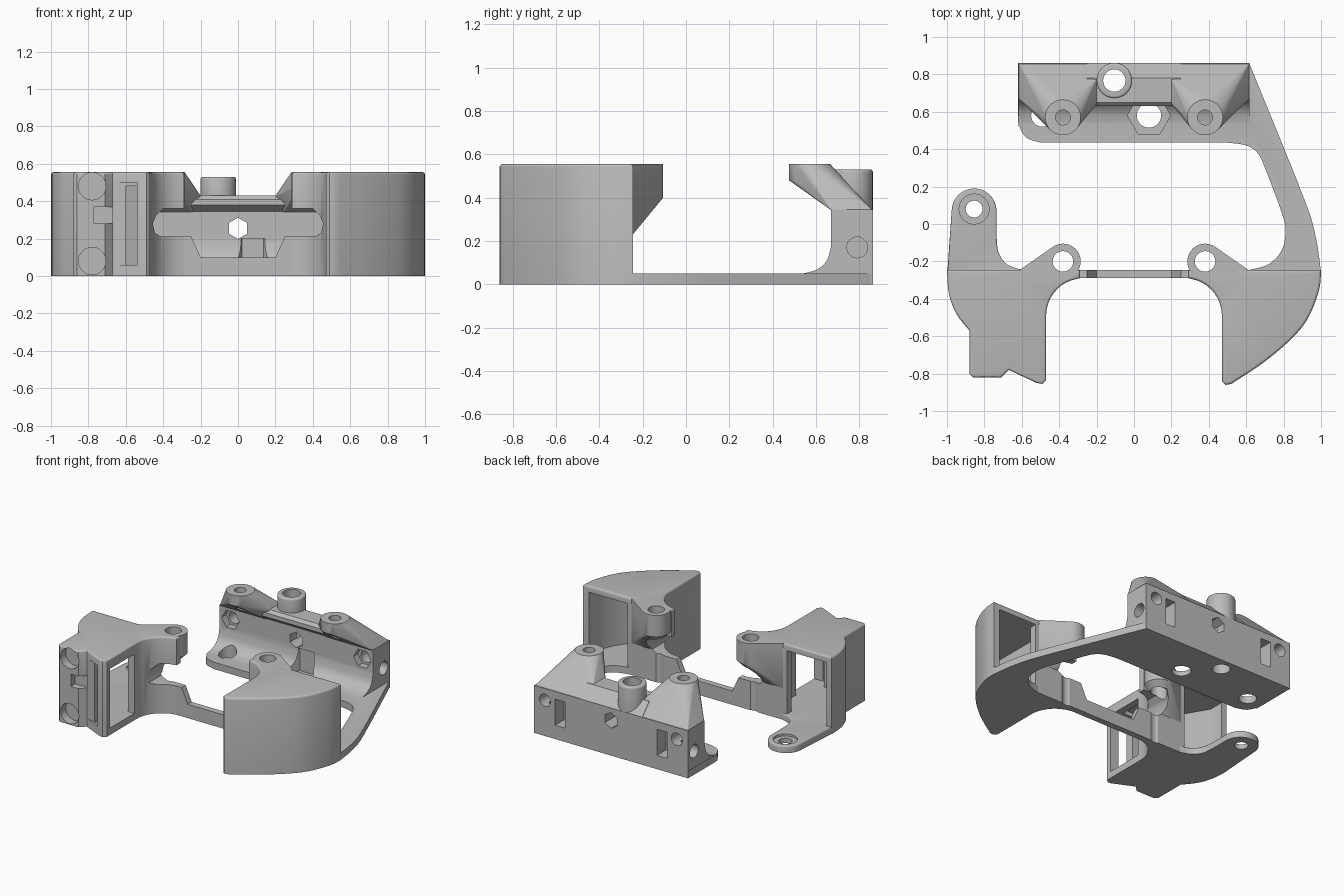
import bpy, bmesh
from math import sin, cos, pi, radians
from mathutils import Vector

if "Cube" in bpy.data.objects:
    bpy.data.objects.remove(bpy.data.objects["Cube"], do_unlink=True)

grey = bpy.data.materials.new("plain_grey")
grey.use_nodes = True
COLOUR = (0.5, 0.5, 0.5, 1)
grey.diffuse_color = COLOUR
grey.node_tree.nodes["Principled BSDF"].inputs["Base Color"].default_value = COLOUR

TOP = 0.555      # full height
FLOOR = 0.05     # plate thickness


def to_object(name, bm):
    bmesh.ops.recalc_face_normals(bm, faces=bm.faces)
    mesh = bpy.data.meshes.new(name)
    bm.to_mesh(mesh)
    bm.free()
    mesh.materials.append(grey)
    ob = bpy.data.objects.new(name, mesh)
    bpy.context.collection.objects.link(ob)
    return ob


def prism(name, pts, lo, hi, axis="z", bevel=0):
    """Extrude a 2D outline along an axis, optionally rounding the rim at hi."""
    place = {"x": lambda a, b, h: (h, a, b),
             "y": lambda a, b, h: (a, h, b),
             "z": lambda a, b, h: (a, b, h)}[axis]
    bm = bmesh.new()
    low = [bm.verts.new(place(a, b, lo)) for a, b in pts]
    high = [bm.verts.new(place(a, b, hi)) for a, b in pts]
    bm.faces.new(low)
    rim = bm.faces.new(high)
    for i in range(len(pts)):
        j = (i + 1) % len(pts)
        bm.faces.new((low[i], low[j], high[j], high[i]))
    bmesh.ops.recalc_face_normals(bm, faces=bm.faces)
    if bevel:
        bmesh.ops.bevel(bm, geom=list(rim.edges), offset=bevel, segments=3,
                        profile=0.5, affect="EDGES", clamp_overlap=True)
    return to_object(name, bm)


def ring(a, b, r, n=32, start=0):
    return [(a + r * cos(start + 2 * pi * i / n), b + r * sin(start + 2 * pi * i / n))
            for i in range(n)]


def rod(a, b, r, lo, hi, axis="z", n=32, start=0):
    return prism("cutter", ring(a, b, r, n, start), lo, hi, axis)


def box(x0, x1, y0, y1, z0, z1):
    return prism("cutter", [(x0, y0), (x1, y0), (x1, y1), (x0, y1)], z0, z1)


def hull(name, pts):
    bm = bmesh.new()
    for p in pts:
        bm.verts.new(p)
    out = bmesh.ops.convex_hull(bm, input=bm.verts)
    loose = [v for v in bm.verts if not v.link_faces]
    bmesh.ops.delete(bm, geom=loose, context="VERTS")
    bmesh.ops.dissolve_limit(bm, angle_limit=0.01, verts=bm.verts, edges=bm.edges)
    return to_object(name, bm)


def flow(pts, n=5):
    """Smooth open curve through the points."""
    v = [Vector(p) for p in [pts[0]] + pts + [pts[-1]]]
    out = []
    for p0, p1, p2, p3 in zip(v, v[1:], v[2:], v[3:]):
        for i in range(n):
            t = i / n
            q = 0.5 * (2 * p1 + (p2 - p0) * t + (2 * p0 - 5 * p1 + 4 * p2 - p3) * t * t
                       + (3 * p1 - p0 - 3 * p2 + p3) * t ** 3)
            out.append(tuple(q))
    return out + [tuple(pts[-1])]


def combine(target, others, operation):
    bpy.context.view_layer.objects.active = target
    for ob in others:
        mod = target.modifiers.new("combine", "BOOLEAN")
        mod.operation, mod.solver, mod.object = operation, "EXACT", ob
        bpy.ops.object.modifier_apply(modifier=mod.name)
        bpy.data.objects.remove(ob, do_unlink=True)


def finish(ob):
    bpy.ops.object.select_all(action="DESELECT")
    ob.select_set(True)
    bpy.context.view_layer.objects.active = ob
    bpy.ops.object.shade_smooth_by_angle(angle=radians(32))


def cove(side):
    """Concave inner corner of a pod, from its inner wall to the cross bar."""
    return [(side * (0.27 + 0.2 * cos(t * pi / 20)), -0.49 + 0.2 * sin(t * pi / 20))
            for t in range(10)] + [(side * 0.29, -0.29), (side * 0.29, -0.245)]


def front_boss(side):
    """Overhanging screw boss that tapers back into the pod."""
    pts = [(x, y, z) for z in (0.4, TOP) for x, y in ring(side * 0.38, -0.2, 0.095)]
    pts += [(side * x, y, z) for x in (0.46, 0.61) for y in (-0.245, -0.29) for z in (0.23, TOP)]
    return hull("boss", pts)


def shared_cuts(side):
    slot = [(0.2, 0.21), (0.41, 0.21), (0.445, 0.23), (0.455, 0.28), (0.44, 0.32), (0.4, 0.36), (0.2, 0.36)]
    return [prism("cutter", [(side * x, z) for x, z in slot], -0.46, 0, "y"),
            rod(side * 0.38, -0.2, 0.055, -0.1, 0.7)]


# Curved pod on the +x side, hollow and open to the rear
outline = flow([(1, -0.245), (0.985, -0.37), (0.9, -0.55), (0.72, -0.72), (0.52, -0.855)])
outline += [(0.49, -0.86), (0.47, -0.84)] + cove(1)
left_pod = prism("left_pod", outline, 0, TOP, bevel=0.015)
cavity = [(0.95, -0.2)] + flow([(0.95, -0.29), (0.93, -0.4), (0.85, -0.54), (0.68, -0.69), (0.52, -0.79)])
cavity += [(0.52, -0.42), (0.64, -0.3), (0.64, -0.2)]
combine(left_pod, [front_boss(1)], "UNION")
combine(left_pod, [prism("cutter", cavity, FLOOR, 0.51)] + shared_cuts(1), "DIFFERENCE")

# Boxy pod on the -x side, with a rear opening and an inner window
outline = flow([(-1, -0.245), (-0.99, -0.37), (-0.95, -0.48), (-0.88, -0.57)])
outline += [(-0.88, -0.8), (-0.86, -0.82), (-0.71, -0.82), (-0.67, -0.78), (-0.52, -0.85), (-0.49, -0.855), (-0.47, -0.835)]
right_pod = prism("right_pod", outline + cove(-1), 0, TOP, bevel=0.012)
cavity = [(-0.96, -0.2), (-0.96, -0.36), (-0.84, -0.56), (-0.84, -0.73), (-0.52, -0.73),
          (-0.52, -0.42), (-0.64, -0.3), (-0.64, -0.2)]
combine(right_pod, [front_boss(-1)], "UNION")
combine(right_pod, [
    prism("cutter", cavity, FLOOR, 0.51),
    box(-0.6, -0.4, -0.8, -0.52, FLOOR, 0.48),
    rod(-0.78, 0.08, 0.073, -1, -0.76, "y"),
    rod(-0.78, 0.48, 0.073, -1, -0.76, "y"),
    box(-0.77, -0.67, -1, -0.77, 0.28, 0.37),
    box(-0.67, -0.54, -1, -0.79, 0.06, 0.5),
] + shared_cuts(-1), "DIFFERENCE")

# Low bar joining the pods
half = [(0.2, 0.1), (0.25, 0.21), (0.31, 0.21), (0.31, 0)]
cross_bar = prism("cross_bar", half + [(-x, z) for x, z in reversed(half)], -0.29, -0.245, "y")

# Screw ear behind the boxy pod
tip = [(-0.855 + 0.12 * cos(t * pi / 16), 0.07 + 0.12 * sin(t * pi / 16)) for t in range(17)]
ear_outline = flow([(-0.6, -0.245), (-0.68, -0.215), (-0.725, -0.15), (-0.735, -0.06)]) + tip
screw_ear = prism("screw_ear", ear_outline + [(-0.998, -0.26), (-0.6, -0.26)], 0, FLOOR, bevel=0.012)
combine(screw_ear, [rod(-0.855, 0.08, 0.045, -0.1, 0.2), rod(-0.855, 0.08, 0.08, 0.035, 0.2)], "DIFFERENCE")

# Base plate: sweeping side arm and floor of the rear block
outline = [(0.615, 0.86)] + flow([(0.62, 0.85), (0.9, 0.16), (0.97, -0.06), (1, -0.26)])
outline += [(0.62, -0.26)] + flow([(0.62, -0.245), (0.72, -0.215), (0.79, -0.14), (0.81, -0.04), (0.79, 0.06),
                                   (0.7, 0.3), (0.66, 0.38), (0.6, 0.42), (0.5, 0.435)])
outline += flow([(-0.5, 0.435), (-0.58, 0.465), (-0.62, 0.54)]) + [(-0.62, 0.86)]
base = prism("base_arm_and_rear_block", outline, 0, FLOOR)

# Rear wall with a curved foot, raised middle and three bosses
foot = flow([(0.67, 0.18), (0.65, 0.11), (0.6, 0.066), (0.52, 0.046)])
wall = prism("wall", [(0.862, 0), (0.862, 0.345), (0.67, 0.345)] + foot + [(0.52, 0)], -0.618, 0.618, "x")
middle = prism("middle", [(0.86, 0.3), (0.86, 0.345), (0.78, 0.43), (0.65, 0.43), (0.63, 0.41), (0.63, 0.38),
                          (0.68, 0.34), (0.68, 0.3)], -0.25, 0.25, "x")
flares = []
for s in (-1, 1):
    pts = [(x, y, z) for z in (0.48, TOP) for x, y in ring(s * 0.38, 0.57, 0.095)]
    pts += [(s * x, y, 0.34) for x in (0.24, 0.617) for y in (0.672, 0.86)]
    pts += [(s * 0.2, y, 0.428) for y in (0.64, 0.775)]
    flares.append(hull("flare", pts))
centre = prism("centre_boss", ring(-0.105, 0.767, 0.095), 0.2, 0.53, bevel=0.012)
combine(base, [wall, middle, centre] + flares, "UNION")

# Screw holes, nut pockets and slots of the rear block
cuts = [rod(-0.105, 0.767, 0.06, -0.1, 0.7),
        rod(-0.49, 0.58, 0.06, -0.1, 0.25),
        rod(0.08, 0.58, 0.065, -0.1, 0.25),
        rod(0.08, 0.58, 0.115, 0.035, 0.2, n=6),
        rod(0, 0.255, 0.057, 0.5, 1, "y", 6, pi / 6)]
for s in (-1, 1):
    cuts += [rod(s * 0.38, 0.57, 0.04, 0.3, 0.7),
             rod(s * 0.53, 0.26, 0.045, 0.5, 1, "y"),
             rod(s * 0.53, 0.26, 0.07, 0.55, 0.72, "y", 6),
             box(*sorted((s * 0.37, s * 0.45)), 0.76, 1, 0.1, 0.29),
             rod(0.79, 0.17, 0.048, *sorted((s * 0.5, s * 0.8)), "x")]
combine(base, cuts, "DIFFERENCE")

for ob in (left_pod, right_pod, cross_bar, screw_ear, base):
    finish(ob)
